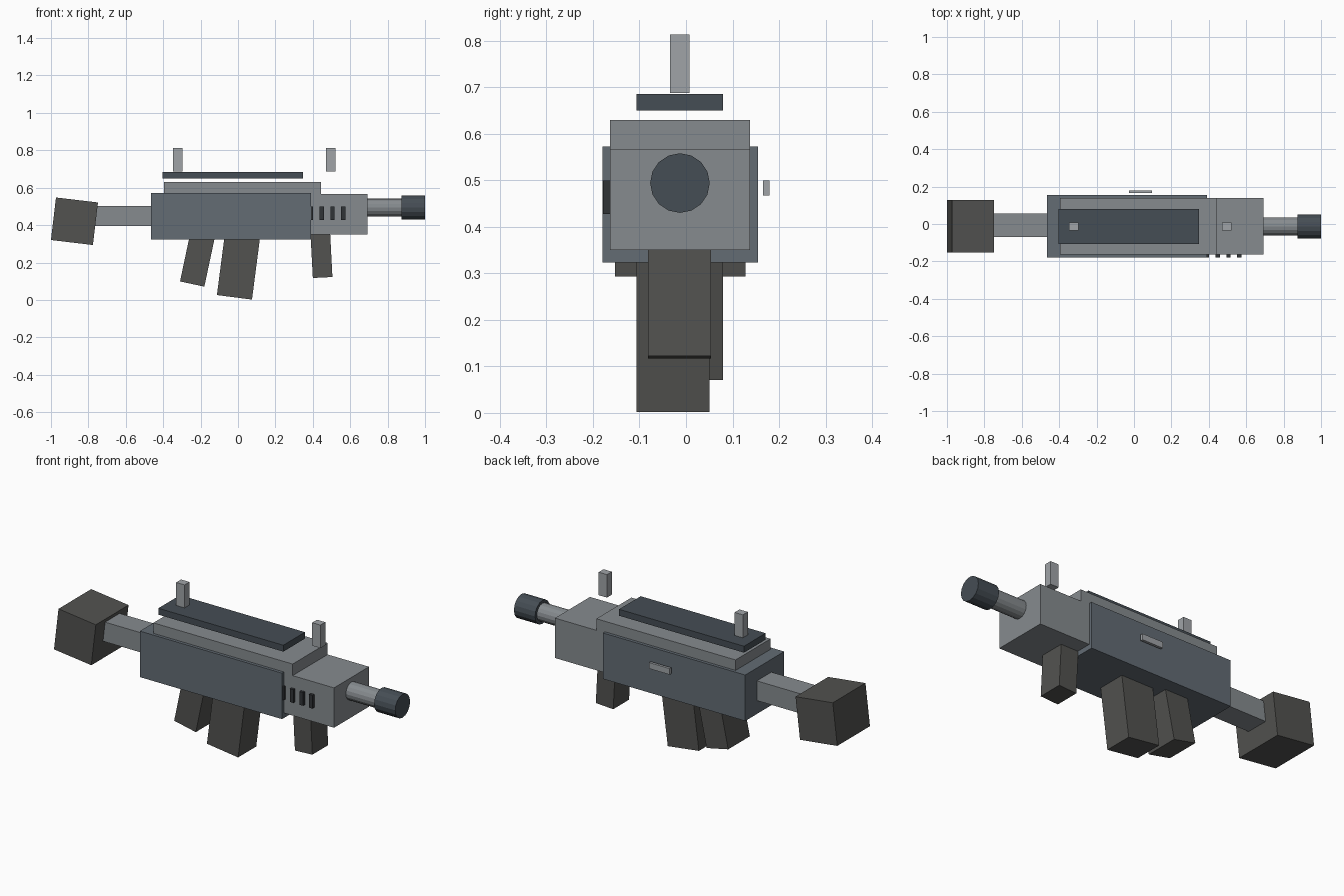
import bpy
from math import radians, pi, sin, cos

if "Cube" in bpy.data.objects:
    bpy.data.objects.remove(bpy.data.objects["Cube"])

COLOURS = {
    "steel": (0.24, 0.26, 0.275),
    "slate": (0.125, 0.15, 0.175),
    "dark": (0.06, 0.075, 0.09),
    "rubber": (0.085, 0.085, 0.08),
    "light": (0.35, 0.37, 0.39),
    "black": (0.03, 0.033, 0.037),
}
MATS = {}
for key, rgb in COLOURS.items():
    MATS[key] = bpy.data.materials.new(key)
    MATS[key].diffuse_color = (*rgb, 1)


def finish(name, mat):
    o = bpy.context.object
    bpy.ops.object.transform_apply(location=False, rotation=True, scale=True)
    o.name = name
    o.data.materials.append(MATS[mat])
    return o


def box(name, mat, x, y, z):
    """Axis-aligned box from (min, max) ranges."""
    mid = [(a + b) / 2 for a, b in (x, y, z)]
    bpy.ops.mesh.primitive_cube_add(size=1, location=mid)
    bpy.context.object.scale = [b - a for a, b in (x, y, z)]
    return finish(name, mat)


def tilted(name, mat, base, width, height, y, deg):
    """Box tilted about y; base is the centre of its lower face (x, z)."""
    a = radians(deg)
    cx = base[0] + sin(a) * height / 2
    cz = base[1] + cos(a) * height / 2
    bpy.ops.mesh.primitive_cube_add(size=1, location=(cx, sum(y) / 2, cz), rotation=(0, a, 0))
    bpy.context.object.scale = (width, y[1] - y[0], height)
    return finish(name, mat)


def tube(name, mat, x0, x1, r):
    bpy.ops.mesh.primitive_cylinder_add(vertices=16, radius=r, depth=x1 - x0,
                                        location=((x0 + x1) / 2, -0.013, 0.494),
                                        rotation=(0, pi / 2, 0))
    return finish(name, mat)


# Body
box("receiver", "slate", (-0.465, 0.391), (-0.18, 0.155), (0.323, 0.573))
box("upper_cover", "steel", (-0.395, 0.443), (-0.163, 0.138), (0.48, 0.63))
box("handguard", "steel", (0.33, 0.692), (-0.163, 0.138), (0.35, 0.567))
for i in range(4):
    box(f"vent_{i + 1}", "black", (0.379 + i * 0.0575, 0.401 + i * 0.0575),
        (-0.178, -0.155), (0.428, 0.5))
box("side_latch", "light", (-0.027, 0.097), (0.165, 0.179), (0.467, 0.5))

# Barrel and muzzle
tube("barrel", "steel", 0.65, 0.9, 0.048)
tube("muzzle", "dark", 0.873, 1.0, 0.064)

# Top rail and sights
box("top_rail", "dark", (-0.405, 0.347), (-0.106, 0.08), (0.65, 0.685))
for name, x in (("rear_sight", -0.323), ("front_sight", 0.495)):
    box(name, "light", (x - 0.025, x + 0.025), (-0.034, 0.008), (0.688, 0.813))

# Stock
box("stock_tube", "steel", (-0.8, -0.43), (-0.07, 0.055), (0.396, 0.503))
tilted("stock", "rubber", (-0.888, 0.307), 0.226, 0.229, (-0.153, 0.128), 6.8)

# Grips and magazine
tilted("magazine", "rubber", (-0.019, 0.014), 0.189, 0.36, (-0.106, 0.05), 7.4)
tilted("rear_grip", "rubber", (-0.245, 0.085), 0.133, 0.29, (-0.106, 0.08), 12)
tilted("front_grip", "rubber", (0.4525, 0.12), 0.105, 0.25, (-0.082, 0.054), -3)

for m in bpy.data.materials:
    if m.users and not m.is_grease_pencil:
        m.use_nodes = True
        m.node_tree.nodes["Principled BSDF"].inputs["Base Color"].default_value = m.diffuse_color
